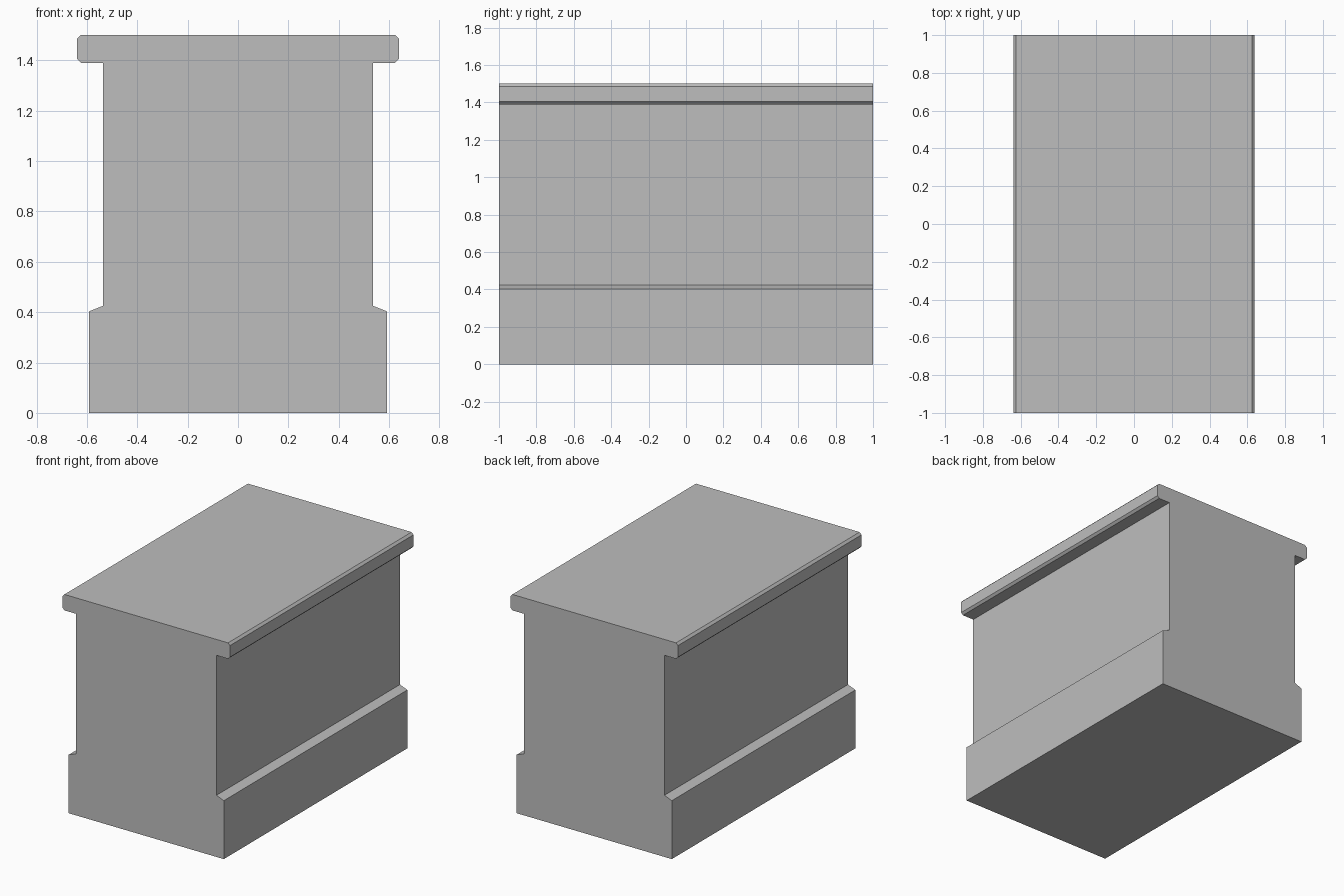
import bpy
import bmesh
from mathutils import Vector

cube = bpy.data.objects.get("Cube")
if cube:
    bpy.data.objects.remove(cube, do_unlink=True)

# Plain grey for the whole block
GREY = (0.515, 0.515, 0.515, 1.0)
grey = bpy.data.materials.new("plain_grey")
grey.use_nodes = True
grey.diffuse_color = GREY
grey.node_tree.nodes["Principled BSDF"].inputs["Base Color"].default_value = GREY

LENGTH = 2.0

# Half of the cross-section (x, z): plinth, sloped ledge, wall, chamfered cap
half_profile = [
    (0.592, 0.0), (0.592, 0.403),
    (0.536, 0.425), (0.536, 1.39),
    (0.624, 1.39), (0.639, 1.405),
    (0.639, 1.485), (0.624, 1.5),
]
outline = half_profile + [(-x, z) for x, z in reversed(half_profile)]


def extrude_profile(name, points, length, material):
    """Sweep a closed x-z outline along y, centred on y = 0."""
    bm = bmesh.new()
    front = bm.faces.new([bm.verts.new((x, -length / 2, z)) for x, z in points])
    swept = bmesh.ops.extrude_face_region(bm, geom=[front], use_keep_orig=True)
    moved = [g for g in swept["geom"] if isinstance(g, bmesh.types.BMVert)]
    bmesh.ops.translate(bm, verts=moved, vec=Vector((0, length, 0)))
    bmesh.ops.recalc_face_normals(bm, faces=bm.faces)
    mesh = bpy.data.meshes.new(name)
    bm.to_mesh(mesh)
    bm.free()
    mesh.materials.append(material)
    obj = bpy.data.objects.new(name, mesh)
    bpy.context.collection.objects.link(obj)
    return obj


# Straight wall section with plinth and overhanging cap
extrude_profile("capped_wall_section", outline, LENGTH, grey)
